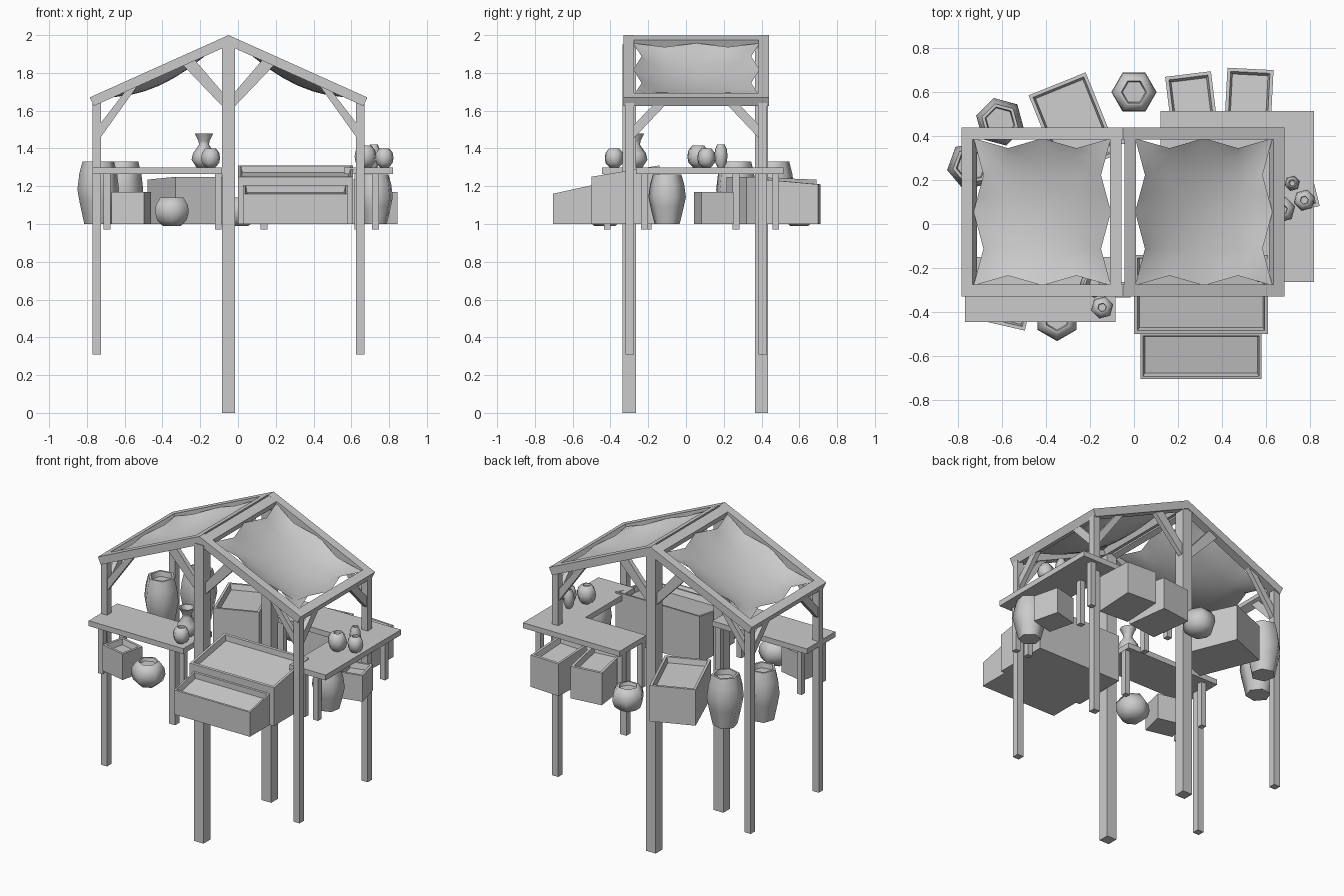
import bpy, bmesh, math
from mathutils import Matrix, Vector

if "Cube" in bpy.data.objects:
    bpy.data.objects.remove(bpy.data.objects["Cube"])

CX, CY = -0.05, 0.055   # centre of the roof frame


def finish(name, bm, smooth=None):
    bmesh.ops.recalc_face_normals(bm, faces=bm.faces[:])
    me = bpy.data.meshes.new(name)
    bm.to_mesh(me)
    bm.free()
    ob = bpy.data.objects.new(name, me)
    bpy.context.collection.objects.link(ob)
    if smooth:
        for p in me.polygons:
            p.use_smooth = True
        me.set_sharp_from_angle(angle=math.radians(smooth))
    return ob


def prism(name, pts, d):
    """Closed 3D polygon extruded along vector d."""
    bm = bmesh.new()
    f = bm.faces.new([bm.verts.new(p) for p in pts])
    r = bmesh.ops.extrude_face_region(bm, geom=[f])
    bmesh.ops.translate(bm, vec=d, verts=[v for v in r['geom'] if isinstance(v, bmesh.types.BMVert)])
    return finish(name, bm)


def box(name, x0, x1, y0, y1, z0, z1):
    return prism(name, [(x0, y0, z0), (x1, y0, z0), (x1, y1, z0), (x0, y1, z0)], (0, 0, z1 - z0))


def crate(name, corner, w, d, ang, zf, zb, z0=1.0, rim=0.022, deep=0.035):
    """Open box; corner = front left, front along +x before rotation."""
    bm = bmesh.new()
    bot = [bm.verts.new(p) for p in ((0, 0, z0), (w, 0, z0), (w, d, z0), (0, d, z0))]
    top = [bm.verts.new(p) for p in ((0, 0, zf), (w, 0, zf), (w, d, zb), (0, d, zb))]
    bm.faces.new(bot[::-1])
    lid = bm.faces.new(top)
    for i in range(4):
        j = (i + 1) % 4
        bm.faces.new((bot[i], bot[j], top[j], top[i]))
    bm.normal_update()
    bmesh.ops.inset_region(bm, faces=[lid], thickness=rim)
    bmesh.ops.inset_region(bm, faces=[lid], thickness=0.012, depth=-deep)
    bm.transform(Matrix.Translation((corner[0], corner[1], 0)) @ Matrix.Rotation(math.radians(ang), 4, 'Z'))
    return finish(name, bm)


def lathe(name, x, y, prof, n=6, rot=0):
    """Revolved (radius, z) profile with capped ends."""
    bm = bmesh.new()
    rings = []
    for r, z in prof:
        rings.append([bm.verts.new((x + r * math.cos(a), y + r * math.sin(a), z))
                      for a in (math.radians(rot) + 2 * math.pi * i / n for i in range(n))])
    for a, b in zip(rings, rings[1:]):
        for i in range(n):
            j = (i + 1) % n
            bm.faces.new((a[i], a[j], b[j], b[i]))
    bm.faces.new(rings[0][::-1])
    bm.faces.new(rings[-1])
    return finish(name, bm, 62)


# Centre posts
for side, y in (("front", -0.335), ("back", 0.365)):
    box(side + "_centre_post", CX - 0.035, CX + 0.035, y, y + 0.07, 0, 1.95)

# Roof halves: posts, rafters, bars, braces and cloth
for sn, s in (("left", -1), ("right", 1)):
    def xz(pts, y):
        return [(CX + s * a, y, z) for a, z in pts]
    for fn, f in (("front", -1), ("back", 1)):
        tag = f"{fn}_{sn}_"
        ya, yb = sorted((CY + f * 0.385, CY + f * 0.33))
        xa, xb = sorted((CX + s * 0.675, CX + s * 0.72))
        pa, pb = sorted((CY + f * 0.375, CY + f * 0.33))
        box(tag + "post", xa, xb, pa, pb, 0.31, 1.66)
        prism(tag + "rafter", xz([(0, 2.0), (0.735, 1.67), (0.713, 1.625), (0, 1.945)], ya), (0, yb - ya, 0))
        mid = CY + f * 0.353 - 0.015
        prism(tag + "ridge_brace", xz([(0.03, 1.62), (0.03, 1.695), (0.18, 1.87), (0.245, 1.845)], mid), (0, 0.03, 0))
        prism(tag + "eave_brace", xz([(0.68, 1.455), (0.68, 1.53), (0.545, 1.705), (0.48, 1.735)], mid), (0, 0.03, 0))
        prism(tag + "side_brace", [(CX + s * 0.697 - 0.015, CY + f * h, z) for h, z in
                                   ((0.335, 1.45), (0.335, 1.52), (0.22, 1.64), (0.155, 1.64))], (0.03, 0, 0))
    prism(sn + "_eave_bar", xz([(0.735, 1.67), (0.685, 1.6925), (0.664, 1.647), (0.713, 1.625)], CY - 0.385), (0, 0.77, 0))
    prism(sn + "_ridge_bar", xz([(0.006, 1.997), (0.06, 1.973), (0.04, 1.928), (0.006, 1.942)], CY - 0.385), (0, 0.77, 0))

    # Sagging cloth tied at corners and edge middles
    bm = bmesh.new()
    N = 8
    pinch = lambda t: 0.045 * (1 - abs(1 - (t * 4) % 2))
    grid = []
    for i in range(N + 1):
        row = []
        for j in range(N + 1):
            u, v = i / N, j / N
            a = 0.055 + 0.625 * u + (pinch(v) if i == 0 else -pinch(v) if i == N else 0)
            h = -0.335 + 0.67 * v + (pinch(u) if j == 0 else -pinch(u) if j == N else 0)
            sag = 0.085 * (math.sin(math.pi * u) * math.sin(math.pi * v)) ** 0.8
            row.append(bm.verts.new((CX + s * a, CY + h, 1.982 - 0.449 * a - sag)))
        grid.append(row)
    for i in range(N):
        for j in range(N):
            bm.faces.new((grid[i][j], grid[i + 1][j], grid[i + 1][j + 1], grid[i][j + 1]))
    finish(sn + "_roof_cloth", bm, 60)

# Left table
box("left_table_top", -0.77, -0.085, -0.445, -0.15, 1.265, 1.30)
for x in (-0.693, -0.105):
    for y in (-0.417, -0.2):
        box("left_table_leg", x - 0.018, x + 0.018, y - 0.018, y + 0.018, 0.97, 1.265)

# L-shaped right table
prism("right_table_top", [(x, y, 1.265) for x, y in
      ((0.56, -0.265), (0.82, -0.265), (0.82, 0.515), (0.12, 0.515), (0.12, 0.24), (0.56, 0.24))], (0, 0, 0.035))
for x, y in ((0.728, -0.22), (0.635, -0.22), (0.728, 0.475), (0.138, 0.475), (0.138, 0.265), (0.635, 0.265)):
    box("right_table_leg", x - 0.018, x + 0.018, y - 0.018, y + 0.018, 0.97, 1.265)

# Crates
crate("front_large_crate", (0.0, -0.5), 0.61, 0.36, 0, 1.25, 1.31)
crate("front_low_crate", (0.03, -0.705), 0.55, 0.205, 0, 1.16, 1.205, rim=0.015)
crate("left_small_crate", (-0.67, -0.445), 0.178, 0.16, -13, 1.17, 1.17)
crate("right_small_crate", (0.845, 0.082), 0.175, 0.16, 104, 1.17, 1.17)
crate("back_angled_crate", (-0.22, 0.69), 0.28, 0.4, 202, 1.235, 1.25)
crate("back_middle_crate", (0.35, 0.695), 0.21, 0.28, 187, 1.21, 1.235)
crate("back_right_crate", (0.635, 0.70), 0.21, 0.28, 177, 1.21, 1.235)

# Barrels
barrel = [(0.075, 0), (0.1, 0.35), (0.112, 0.55), (0.102, 0.8), (0.085, 1.0), (0.07, 1.0), (0.065, 0.9)]
for nm, x, y, h, k, rot in (("back_barrel", -0.61, 0.465, 0.33, 1.0, 45),
                            ("left_barrel", -0.74, 0.265, 0.33, 1.0, 10),
                            ("right_barrel", 0.725, -0.1, 0.262, 0.9, 20)):
    lathe(nm, x, y, [(r * k, 1.0 + t * h) for r, t in barrel], rot=rot)

# Round pots on the lower level
pot = [(0.055, 0.99), (0.09, 1.02), (0.103, 1.06), (0.098, 1.1), (0.07, 1.14), (0.058, 1.14), (0.052, 1.12)]
lathe("front_round_pot", -0.35, -0.43, pot, rot=30)
lathe("back_round_pot", 0.0, 0.6, pot, rot=0)

# Table pottery
lathe("tall_vase", -0.18, -0.27, [(0.04, 1.30), (0.066, 1.34), (0.058, 1.375), (0.026, 1.42),
                                  (0.03, 1.44), (0.05, 1.48), (0.04, 1.48), (0.022, 1.445)], 8)
ball = [(0.5, 0), (0.9, 0.22), (1.0, 0.5), (0.9, 0.78), (0.55, 1.0), (0.4, 1.0), (0.35, 0.9)]
for nm, x, y, r, h in (("left_small_pot", -0.145, -0.38, 0.052, 0.1),
                       ("right_small_pot", 0.775, 0.108, 0.05, 0.1),
                       ("right_wide_pot", 0.675, 0.065, 0.06, 0.115),
                       ("right_tall_jar", 0.72, 0.185, 0.036, 0.122)):
    lathe(nm, x, y, [(a * r, 1.30 + t * h) for a, t in ball], rot=15)
